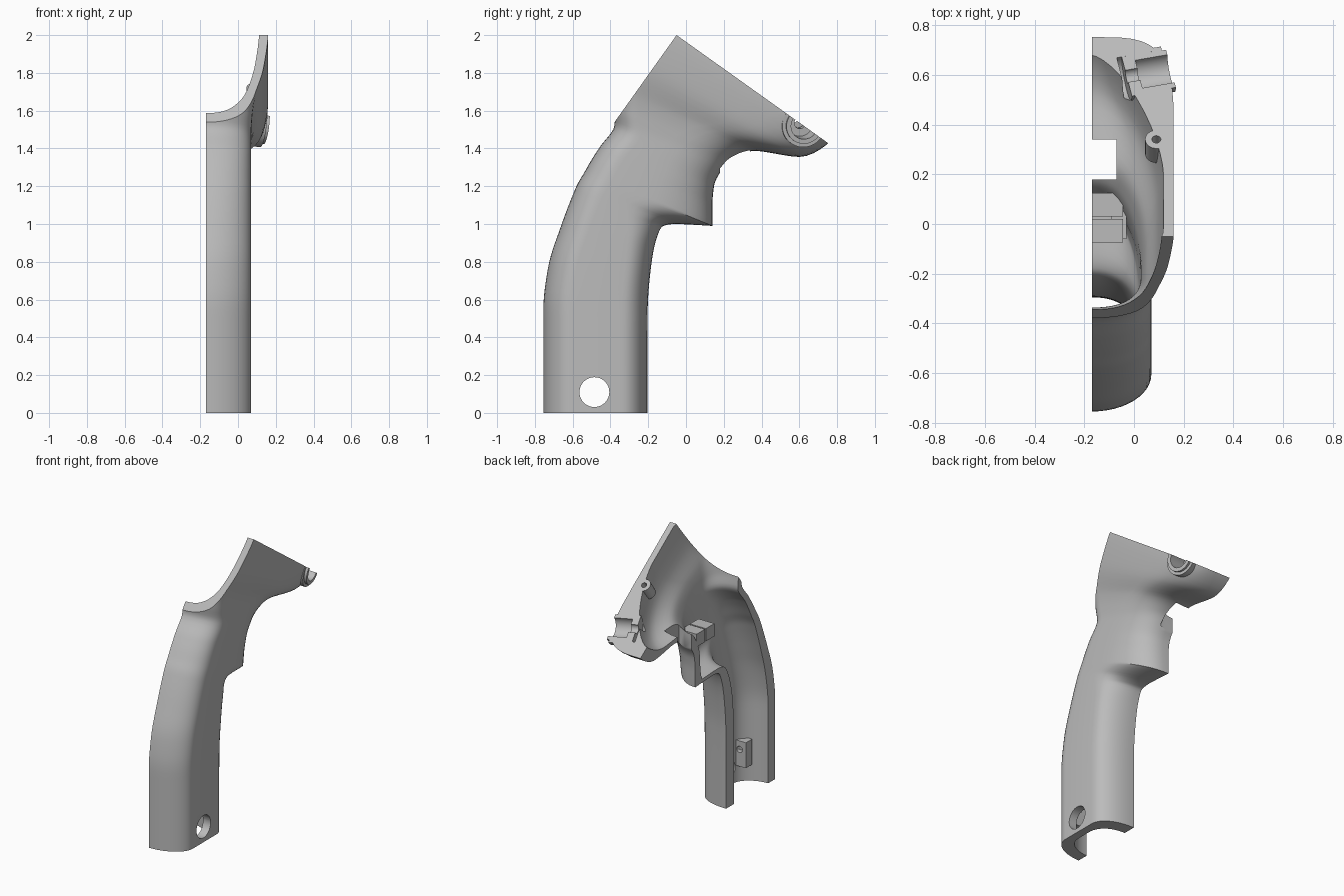
import bpy, bmesh, math
from mathutils import Vector, Matrix

if "Cube" in bpy.data.objects:
    bpy.data.objects.remove(bpy.data.objects["Cube"])

grey = bpy.data.materials.new("plain grey")
grey.use_nodes = True
grey.diffuse_color = (0.5, 0.5, 0.5, 1)
grey.node_tree.nodes["Principled BSDF"].inputs["Base Color"].default_value = (0.5, 0.5, 0.5, 1)

SPLIT = -0.17                                   # parting plane of the half shell
CORNER = Vector((0, -0.05, 2.0))                # top corner of the head
ALONG = Vector((0, 0.814, -0.58)).normalized()  # runs down the top edge to the nose
UP = Vector((0, 0.58, 0.814)).normalized()      # square to the top edge
BACK_DEPTH = 0.15                               # depth of the rounded back


def finish(name, bm, angle=35):
    bmesh.ops.recalc_face_normals(bm, faces=bm.faces)
    mesh = bpy.data.meshes.new(name)
    bm.to_mesh(mesh)
    bm.free()
    obj = bpy.data.objects.new(name, mesh)
    bpy.context.collection.objects.link(obj)
    mesh.materials.append(grey)
    shade(obj, angle)
    return obj


def select(obj):
    bpy.ops.object.select_all(action='DESELECT')
    obj.select_set(True)
    bpy.context.view_layer.objects.active = obj


def shade(obj, angle=35):
    select(obj)
    bpy.ops.object.shade_smooth_by_angle(angle=math.radians(angle))


def box(name, lo, hi):
    bm = bmesh.new()
    lo, hi = Vector(lo), Vector(hi)
    bmesh.ops.create_cube(bm, size=1, matrix=Matrix.Translation((lo + hi) / 2) @ Matrix.Diagonal((*(hi - lo), 1)))
    return finish(name, bm)


def rod(name, centre, axis, radius, length):
    bm = bmesh.new()
    turn = Vector(axis).to_track_quat('Z', 'Y').to_matrix().to_4x4()
    bmesh.ops.create_cone(bm, cap_ends=True, segments=40, radius1=radius, radius2=radius,
                          depth=length, matrix=Matrix.Translation(centre) @ turn)
    return finish(name, bm)


def carve(target, cutter):
    cutter.hide_render = True
    mod = target.modifiers.new("cut", 'BOOLEAN')
    mod.operation, mod.solver, mod.object = 'DIFFERENCE', 'EXACT', cutter
    select(target)
    bpy.ops.object.modifier_apply(modifier=mod.name)
    bpy.data.objects.remove(cutter)


def slice_off(bm, point, normal):
    cut = bmesh.ops.bisect_plane(bm, geom=bm.verts[:] + bm.edges[:] + bm.faces[:], dist=1e-5,
                                 plane_co=point, plane_no=normal, clear_outer=True)
    edges = [e for e in cut["geom_cut"] if isinstance(e, bmesh.types.BMEdge)]
    bmesh.ops.triangle_fill(bm, edges=edges, use_beauty=True)


# Sections: back y, z, front y, z, side x, front depth, front wall, outer and inner roundness
SECTIONS = [
    (-.755, 0, -.205, 0, .07, .14, .09, 2.2, 2.2),
    (-.755, .3, -.205, .3, .07, .14, .09, 2.2, 2.2),
    (-.755, .55, -.203, .55, .07, .14, .09, 2.2, 2.2),
    (-.73, .77, -.188, .75, .07, .14, .09, 2.2, 2.2),
    (-.665, .98, -.16, .91, .07, .15, .08, 2.2, 2.2),
    (-.605, 1.14, -.12, .99, .07, .2, .07, 2.2, 2.2),
    (-.575, 1.21, -.05, 1.0, .07, .28, .07, 2.2, 2.2),
    (-.54, 1.27, .14, .99, .07, .4, .08, 2.3, 2.2),
    (-.503, 1.335, .14, 1.1, .07, .36, .06, 2.4, 2.2),
    (-.455, 1.41, .148, 1.2, .07, .34, .06, 2.6, 2.2),
    (-.378, 1.525, .2, 1.3, .07, .33, .07, 2.7, 2.2),
    (-.387, 1.62, .26, 1.355, .075, .32, .08, 2.7, 2.2),
    (-.386, 1.735, .37, 1.387, .09, .32, .09, 2.7, 2),
    (-.294, 1.891, .6, 1.355, .135, .4, .1, 2.9, 1.7),
    (-.165, 2.08, .755, 1.43, .16, .5, .09, 3.8, 1.5),
    (-.12, 2.145, .80, 1.495, .16, .5, .09, 3.8, 1.5),
]


def smooth_rows(rows, steps):
    """Monotone cubic through the sections, so corners never overshoot."""
    diff = [[b - a for a, b in zip(r, s)] for r, s in zip(rows, rows[1:])]
    slope = [diff[0]]
    for d, e in zip(diff, diff[1:]):
        slope.append([2 * p * q / (p + q) if p * q > 0 else 0 for p, q in zip(d, e)])
    slope.append(diff[-1])
    out = []
    for i in range(len(diff)):
        for k in range(steps):
            t = k / steps
            out.append([a + t * m + t * t * (3 * d - 2 * m - n) + t ** 3 * (m + n - 2 * d)
                        for a, m, n, d in zip(rows[i], slope[i], slope[i + 1], diff[i])])
    return out + [list(rows[-1])]


def section(row, inner):
    by, bz, fy, fz, side, front_d, wall, power, inner_power = row
    back, front = Vector((0, by, bz)), Vector((0, fy, fz))
    way = (front - back).normalized()
    low = min(max((1.4 - bz) / 0.6, 0), 1)      # walls thicken down the grip
    back_d, back_power = BACK_DEPTH, 2.4 - 0.4 * low
    if inner:
        back += way * (0.045 + 0.035 * low)
        front -= way * wall
        side -= 0.042 + 0.015 * low
        front_d += 2 * max(wall - 0.05, 0) * (1 - low)
        back_d -= 0.015
        power = inner_power
    width, n = side - SPLIT, 12
    pts = []
    for end, sign, depth, p in ((back, 1, back_d, back_power), (front, -1, front_d, power)):
        arc = []
        for k in range(n + 1):
            a = math.pi / 2 * k / n
            s, c = math.sin(a) ** (2 / p), max(math.cos(a), 0) ** (2 / p)
            arc.append(end + way * sign * depth * (1 - c) + Vector((SPLIT + width * s, 0, 0)))
        pts += arc if sign > 0 else arc[::-1]
    return pts


# Grip and head shell: outer and inner lofts joined at the rims
rows = smooth_rows(SECTIONS, 5)
bm = bmesh.new()
loops = []
for row in rows:
    ring = section(row, False) + section(row, True)[::-1]
    loops.append([bm.verts.new(p) for p in ring])
count = len(loops[0])
for a, b in zip(loops, loops[1:]):
    for j in range(count):
        k = (j + 1) % count
        bm.faces.new((a[j], a[k], b[k], b[j]))
for ring in (loops[0], loops[-1]):
    for j in range(count // 2 - 1):
        bm.faces.new((ring[j], ring[j + 1], ring[count - 2 - j], ring[count - 1 - j]))
bmesh.ops.recalc_face_normals(bm, faces=bm.faces)
slice_off(bm, CORNER, -ALONG)
slice_off(bm, CORNER, UP)
shell = finish("grip_shell", bm)

# Openings: fixing hole, trigger slot, nose socket, peg hole in the rim
SOCKET = Vector((0, 0.6, 1.5368))
TILT = Matrix.Rotation(math.radians(12), 3, UP)
AXIS = TILT @ Vector((1, 0, 0))
PEG = CORNER + ALONG * .48 + Vector((.09, 0, 0))
carve(shell, rod("hole_cutter", (0, -.485, .11), (1, 0, 0), .079, 1))
carve(shell, box("slot_cutter", (-.3, .18, 1.2), (-.07, .34, 1.5)))
carve(shell, rod("socket_cutter", SOCKET + AXIS * .125, AXIS, .098, .35))
carve(shell, rod("peg_cutter", PEG, UP, .018, .1))
shade(shell)

# Peg boss inside the rim
boss = rod("peg_boss", PEG - UP * .05, UP, .045, .1)
carve(boss, rod("peg_cutter", PEG, UP, .018, .1))
shade(boss)

# Stepped half collar in the nose: radius, distance along its axis
PROFILE = [(.03, -.03), (.1, -.03), (.1, .09), (.115, .09), (.115, .135), (.095, .135),
           (.095, .152), (.07, .152), (.07, .02), (.03, .02)]
bm = bmesh.new()
turns = 24
arcs = []
for i in range(turns + 1):
    a = math.pi * i / turns
    way = ALONG * math.cos(a) - UP * math.sin(a)
    arcs.append([bm.verts.new(SOCKET + TILT @ (way * r + Vector((x, 0, 0)))) for r, x in PROFILE])
for a, b in zip(arcs, arcs[1:]):
    for j in range(len(PROFILE)):
        k = (j + 1) % len(PROFILE)
        bm.faces.new((a[j], a[k], b[k], b[j]))
for arc in (arcs[0], arcs[-1]):
    bm.faces.new(arc)
finish("nose_collar", bm)

# Switch holder behind the trigger: two slabs on a base
for i, y in enumerate((-.075, .03)):
    box(f"switch_holder_{i + 1}", (SPLIT, y, 1.27), (-.045, y + .095, 1.36))
box("switch_holder_base", (-.09, -.06, 1.23), (-.03, .07, 1.32))

# Screw block inside the foot of the grip
block = box("screw_block", (-.07, -.64, .12), (.05, -.57, .3))
carve(block, rod("screw_cutter", (-.02, -.6, .24), (0, 1, 0), .022, .3))
shade(block)
